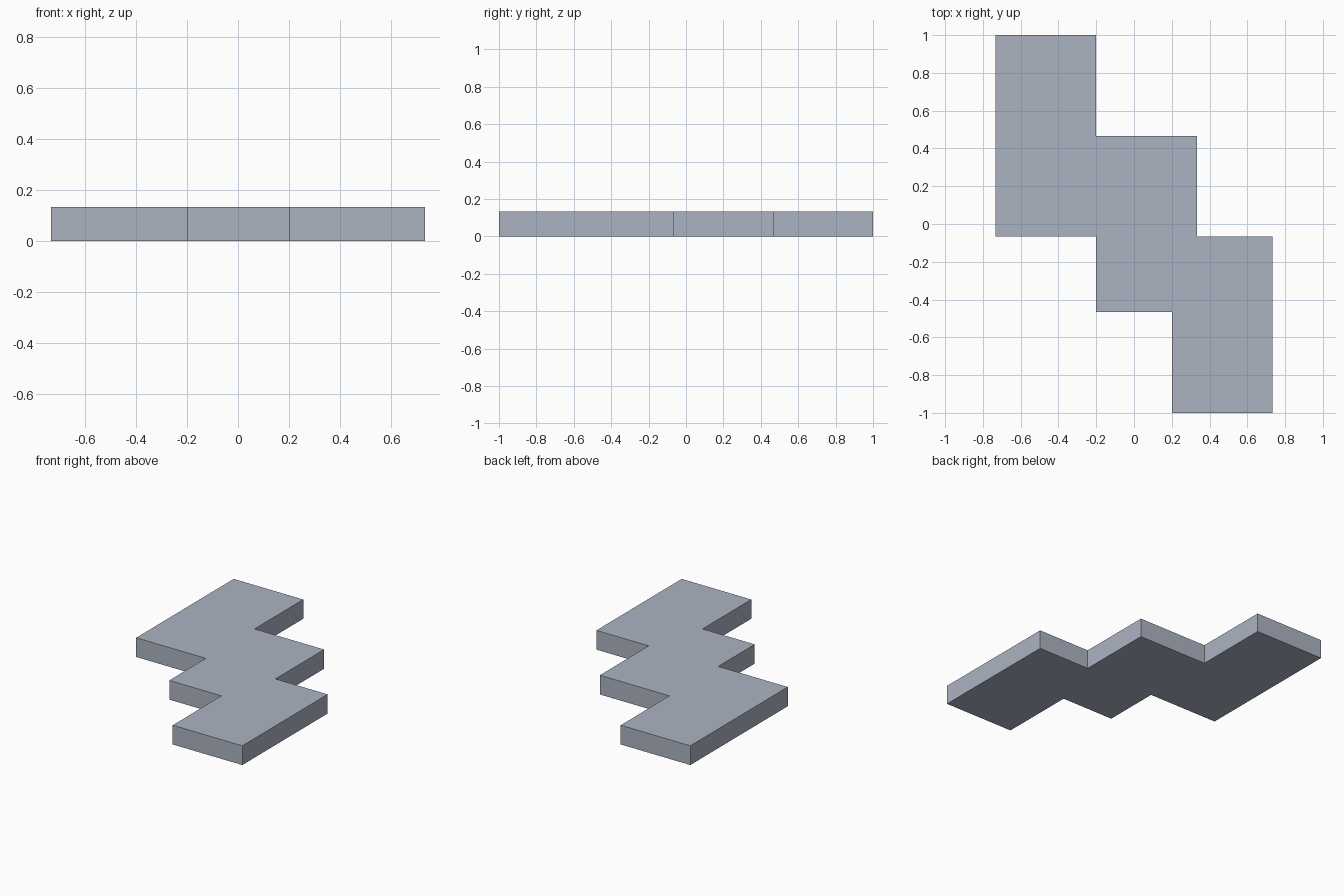
import bpy
import bmesh

if "Cube" in bpy.data.objects:
    bpy.data.objects.remove(bpy.data.objects["Cube"])

U = 2 / 15  # grid unit of the stepped plate

# Stepped outline in grid units, counter-clockwise
outline = [(-5.5, 7.5), (-5.5, -0.5), (-1.5, -0.5), (-1.5, -3.5),
           (1.5, -3.5), (1.5, -7.5), (5.5, -7.5), (5.5, -0.5),
           (2.5, -0.5), (2.5, 3.5), (-1.5, 3.5), (-1.5, 7.5)]

# Plate: fill the outline and extrude it upward
bm = bmesh.new()
base = bm.faces.new([bm.verts.new((x * U, y * U, 0)) for x, y in outline])
top = bmesh.ops.extrude_face_region(bm, geom=[base], use_keep_orig=True)
bmesh.ops.translate(bm, vec=(0, 0, U),
                    verts=[v for v in top["geom"] if isinstance(v, bmesh.types.BMVert)])
bmesh.ops.recalc_face_normals(bm, faces=bm.faces)
mesh = bpy.data.meshes.new("stepped_plate")
bm.to_mesh(mesh)
bm.free()

# Single blue-grey colour
mat = bpy.data.materials.new("blue grey")
mat.diffuse_color = (0.41, 0.455, 0.54, 1)
mat.use_nodes = True
mat.node_tree.nodes["Principled BSDF"].inputs["Base Color"].default_value = mat.diffuse_color
mesh.materials.append(mat)

plate = bpy.data.objects.new("stepped_plate", mesh)
bpy.context.collection.objects.link(plate)
